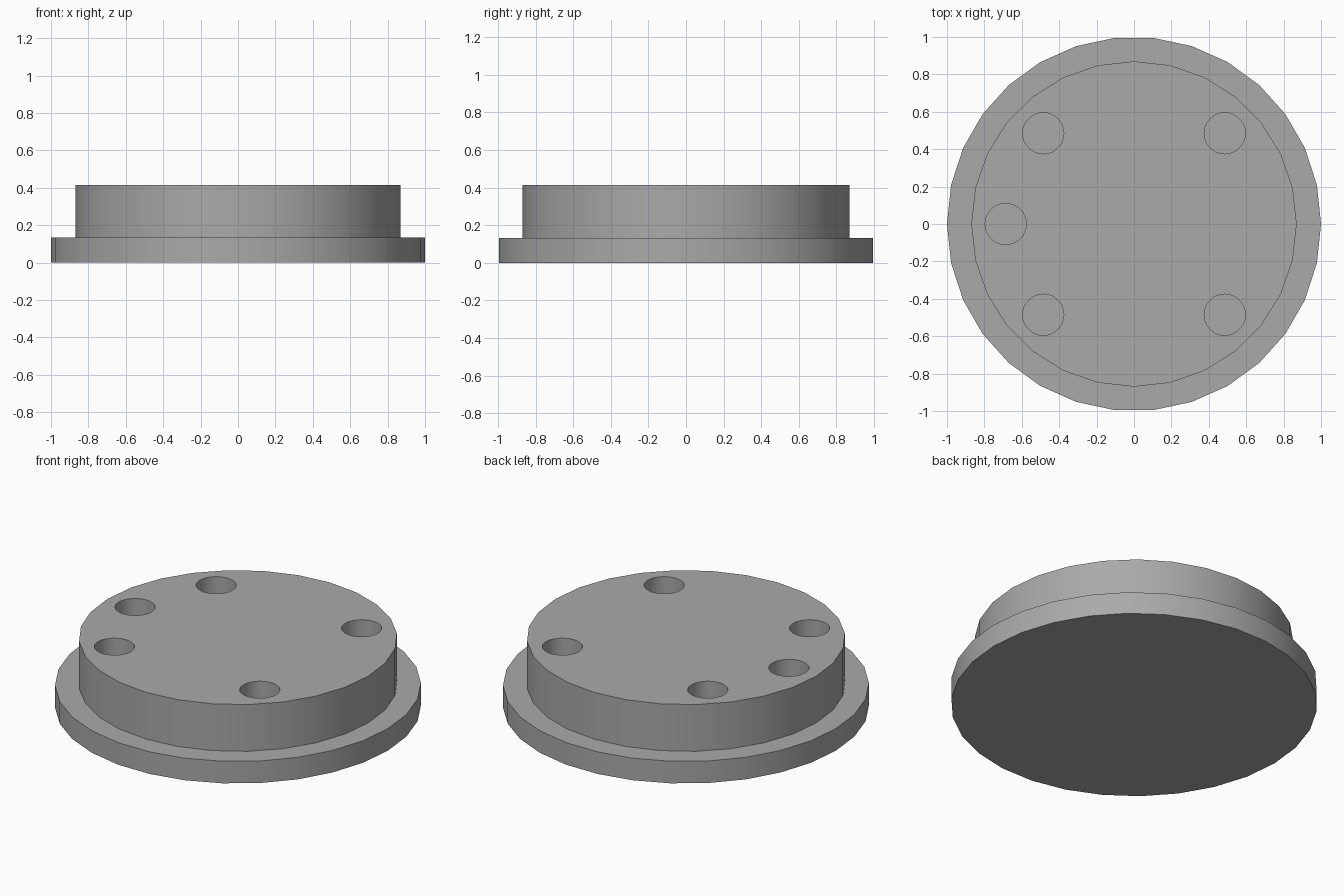
import bpy
import math

if "Cube" in bpy.data.objects:
    bpy.data.objects.remove(bpy.data.objects["Cube"])

FLANGE_TOP = 0.133
BODY_TOP = 0.415

grey = bpy.data.materials.new("plain grey")
grey.diffuse_color = (0.40, 0.40, 0.40, 1)
grey.use_nodes = True
grey.node_tree.nodes["Principled BSDF"].inputs["Base Color"].default_value = grey.diffuse_color


def disc(name, sides, radius, z0, z1, x=0, y=0, turn=0):
    """Upright cylinder with its first corner at angle `turn` from +x."""
    bpy.ops.mesh.primitive_cylinder_add(
        vertices=sides, radius=radius, depth=z1 - z0,
        location=(x, y, (z0 + z1) / 2), rotation=(0, 0, turn - math.pi / 2))
    ob = bpy.context.object
    ob.name = name
    ob.data.materials.append(grey)
    return ob


# Wide base flange and the narrower raised body
flange = disc("flange", 30, 1.0, 0, FLANGE_TOP)
body = disc("raised_body", 28, 0.87, FLANGE_TOP, BODY_TOP)

# Five round holes on one circle, going down to the flange
for i, degrees in enumerate((45, 135, 180, 225, 315)):
    a = math.radians(degrees)
    cutter = disc(f"hole_cutter_{i + 1}", 28, 0.11, FLANGE_TOP - 0.05, BODY_TOP + 0.05,
                  0.686 * math.cos(a), 0.686 * math.sin(a))
    cutter.hide_render = True
    cutter.display_type = 'WIRE'
    cut = body.modifiers.new("hole", 'BOOLEAN')
    cut.operation = 'DIFFERENCE'
    cut.solver = 'EXACT'
    cut.object = cutter

# Apply the cuts, then shade the round walls smooth with sharp rims
bpy.ops.object.select_all(action='DESELECT')
bpy.context.view_layer.objects.active = body
body.select_set(True)
for mod in list(body.modifiers):
    bpy.ops.object.modifier_apply(modifier=mod.name)
flange.select_set(True)
bpy.ops.object.shade_smooth_by_angle(angle=math.radians(30))

# The cutters are no longer needed
for ob in list(bpy.data.objects):
    if ob.name.startswith("hole_cutter"):
        bpy.data.objects.remove(ob)
